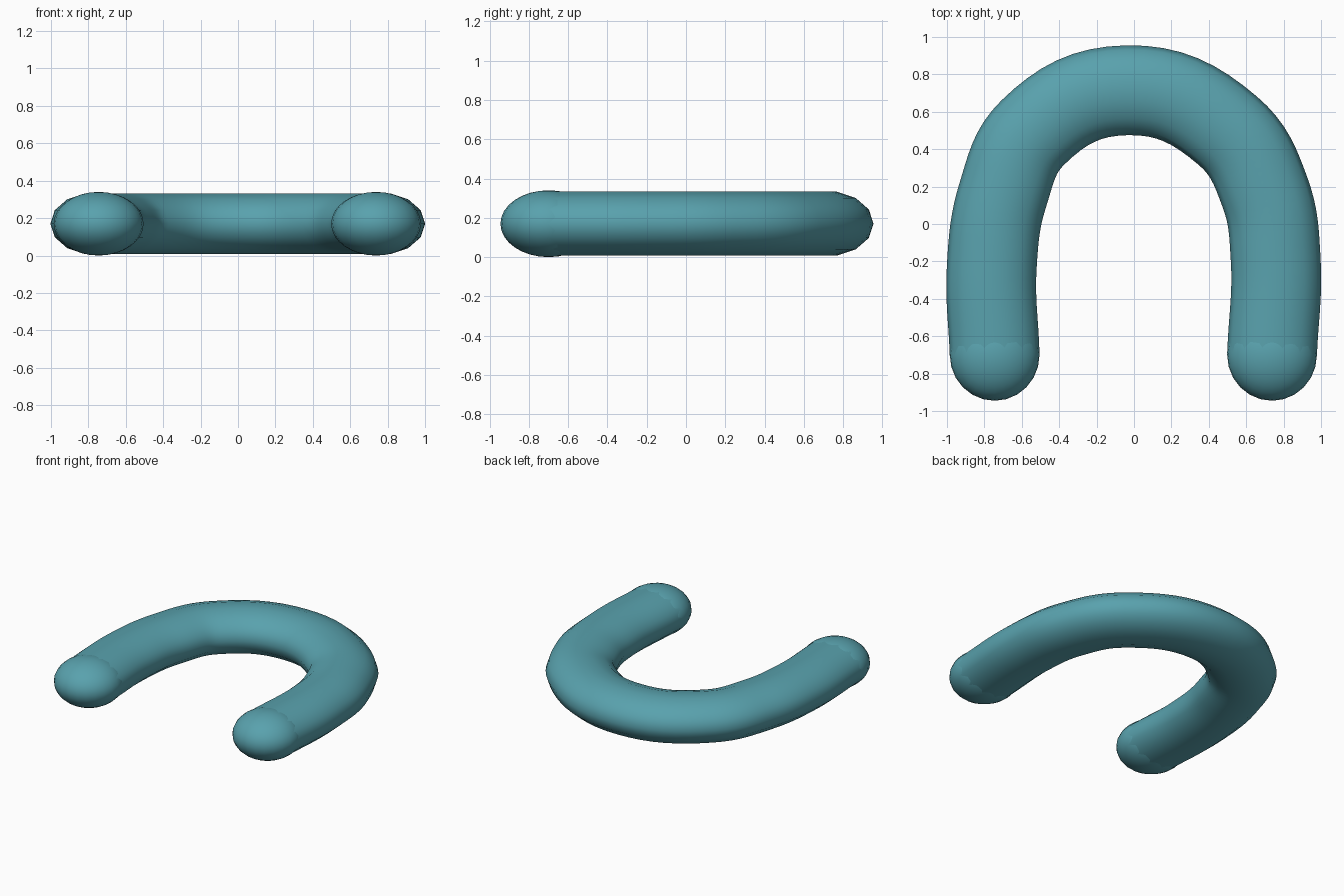
import bpy

if "Cube" in bpy.data.objects:
    bpy.data.objects.remove(bpy.data.objects["Cube"])

R, RZ, ZC = 0.24, 0.167, 0.17
mat = bpy.data.materials.new("teal")
mat.diffuse_color = (0.10, 0.36, 0.42, 1)
mat.use_nodes = True
mat.node_tree.nodes["Principled BSDF"].inputs["Base Color"].default_value = mat.diffuse_color

# U-shaped centre line
path = [(-0.745, -0.70), (-0.76, -0.22), (-0.70, 0.16), (-0.54, 0.49),
        (-0.04, 0.715), (0.50, 0.50), (0.70, 0.17), (0.757, -0.18), (0.738, -0.70)]

# Bent tube, flattened to an oval section
cu = bpy.data.curves.new("bent_tube", 'CURVE')
cu.dimensions = '3D'
cu.twist_mode = 'Z_UP'
cu.bevel_depth = R
cu.bevel_resolution = 5
cu.resolution_u = 8
sp = cu.splines.new('BEZIER')
sp.bezier_points.add(len(path) - 1)
for bp, (x, y) in zip(sp.bezier_points, path):
    bp.co = (x, y, 0)
    bp.handle_left_type = bp.handle_right_type = 'AUTO'
sp.use_smooth = True
tube = bpy.data.objects.new("bent_tube", cu)
bpy.context.collection.objects.link(tube)
tube.location.z = ZC
tube.scale.z = RZ / R
bpy.context.view_layer.objects.active = tube
tube.select_set(True)
bpy.ops.object.convert(target='MESH')
tube = bpy.context.object
tube.data.materials.clear()
tube.data.materials.append(mat)
bpy.ops.object.shade_smooth()

# Rounded end caps
for name, (x, y) in (("left_cap", path[0]), ("right_cap", path[-1])):
    bpy.ops.mesh.primitive_uv_sphere_add(segments=24, ring_count=16, location=(x, y, ZC))
    cap = bpy.context.object
    cap.name = name
    cap.scale = (R, R + 0.005, 0.17)
    cap.data.materials.append(mat)
    bpy.ops.object.shade_smooth()
